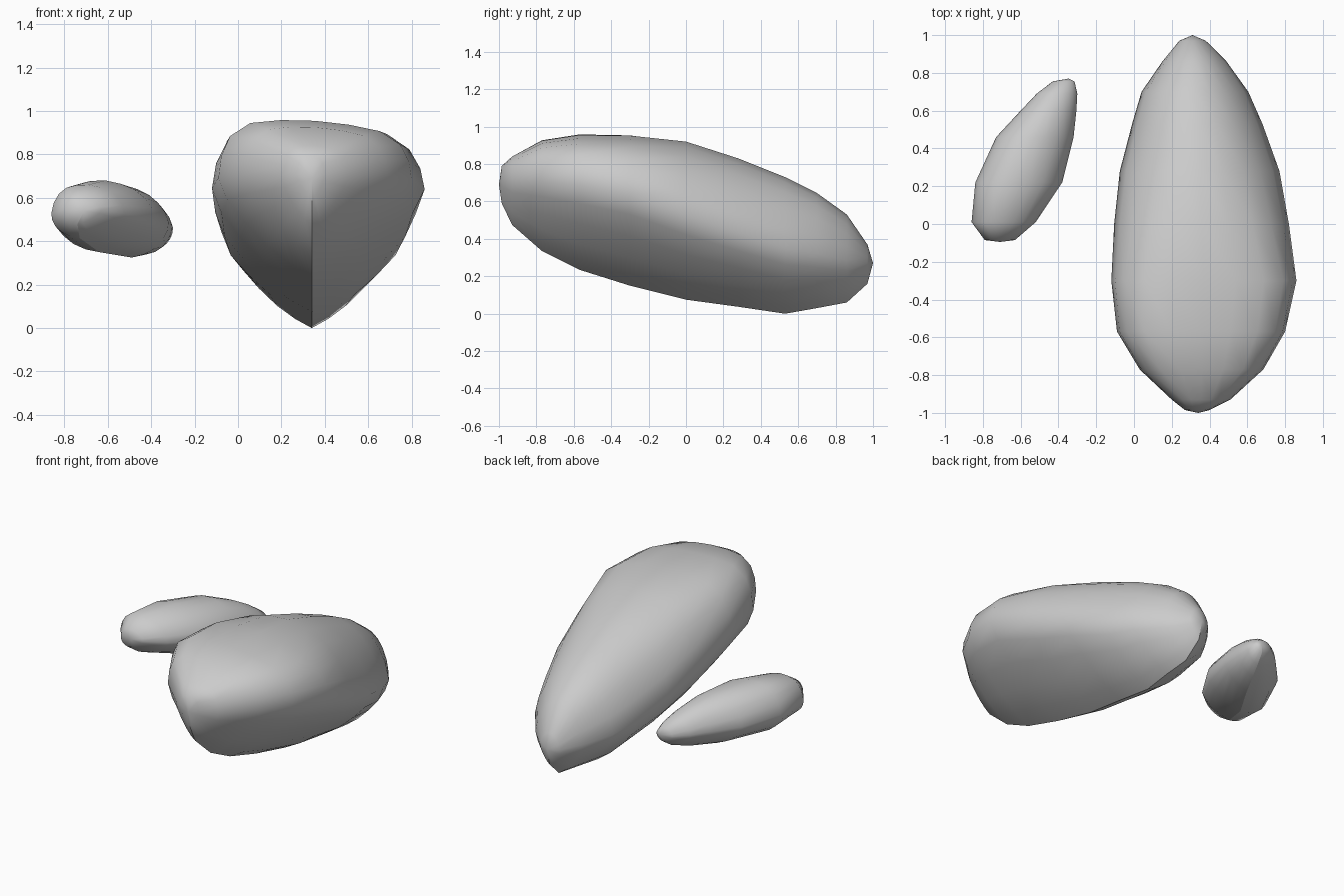
import bpy, bmesh

if "Cube" in bpy.data.objects:
    bpy.data.objects.remove(bpy.data.objects["Cube"])

# Half cross-section from keel (0,-1) to crown (0,1), in units of half width / height
LOWER_V = [(0, -1), (.22, -.87), (.46, -.68), (.70, -.43), (.90, -.18)]
LOWER_ROUND = [(0, -1), (.28, -.91), (.55, -.73), (.78, -.47), (.94, -.18)]
UPPER_FULL = [(1, .08), (.97, .4), (.88, .69), (.67, .90), (.35, .975)]
UPPER_ROUND = [(1, .08), (.92, .37), (.76, .63), (.55, .83), (.29, .95)]


def mix(a, b, t):
    return [(p[0] + (q[0] - p[0]) * t, p[1] + (q[1] - p[1]) * t) for p, q in zip(a, b)]


def stone(name, stations, tips, lower, tilt):
    """Loft stations of (y, left x, right x, keel x, bottom z, top z,
    widest-height fraction, crown roundness)."""
    bm = bmesh.new()
    rings = []
    for y, xl, xr, xk, zb, zt, f, rnd in stations:
        right = lower + mix(UPPER_FULL, UPPER_ROUND, rnd)
        outline = right + [(0, 1)] + [(-x, z) for x, z in reversed(right[1:])]
        cx, hw = (xl + xr) / 2, (xr - xl) / 2
        zw = zb + (zt - zb) * f
        ring = []
        for u, v in outline:
            x = cx + u * hw + (xk - cx) * max(0, -v)
            z = zw + v * ((zt - zw) if v > 0 else (zw - zb))
            z -= tilt * hw * u * max(0, v)
            ring.append(bm.verts.new((x, y, z)))
        rings.append(ring)
    n = len(outline)
    for a, b in zip(rings, rings[1:]):
        for i in range(n):
            j = (i + 1) % n
            bm.faces.new((a[i], a[j], b[j], b[i]))
    # Close both ends to a tip
    for ring, tip in zip((rings[0], rings[-1]), tips):
        v = bm.verts.new(tip)
        for i in range(n):
            bm.faces.new((ring[i], ring[(i + 1) % n], v))
        bm.edges.get((ring[0], v)).smooth = False
    bmesh.ops.recalc_face_normals(bm, faces=bm.faces)
    for f in bm.faces:
        f.smooth = True
    # Crisp keel line along the belly
    for a, b in zip(rings, rings[1:]):
        bm.edges.get((a[0], b[0])).smooth = False
    mesh = bpy.data.meshes.new(name)
    bm.to_mesh(mesh)
    bm.free()
    obj = bpy.data.objects.new(name, mesh)
    bpy.context.collection.objects.link(obj)
    return obj


# Large stone: broad high front, tapering and dropping to the back
stone("large_stone", [
    (-.985, .27, .40, .34, .59, .79, .55, .3),
    (-.93, .20, .51, .34, .475, .84, .58, .2),
    (-.77, .03, .685, .34, .335, .925, .60, 0),
    (-.57, -.09, .80, .34, .235, .955, .60, 0),
    (-.30, -.12, .86, .34, .15, .952, .58, .2),
    (0, -.105, .82, .34, .075, .92, .50, .7),
    (.28, -.075, .77, .34, .037, .83, .46, 1),
    (.53, -.01, .68, .34, 0, .73, .44, 1),
    (.70, .04, .605, .335, .03, .645, .43, 1),
    (.86, .15, .49, .32, .06, .53, .44, 1),
    (.97, .24, .38, .31, .16, .37, .5, 1),
], [(.34, -1, .69), (.31, 1, .27)], LOWER_V, .07)

# Small stone: slim, leaning diagonally beside the large one
stone("small_stone", [
    (-.085, -.79, -.63, -.74, .48, .60, .5, 1),
    (.01, -.86, -.52, -.73, .415, .66, .42, .7),
    (.22, -.84, -.38, -.64, .35, .68, .42, .8),
    (.46, -.73, -.32, -.49, .325, .655, .45, 1),
    (.60, -.60, -.305, -.42, .34, .60, .48, 1),
    (.69, -.515, -.30, -.38, .365, .55, .5, 1),
    (.755, -.43, -.315, -.36, .41, .50, .5, 1),
], [(-.71, -.095, .54), (-.345, .77, .455)], LOWER_ROUND, .1)
